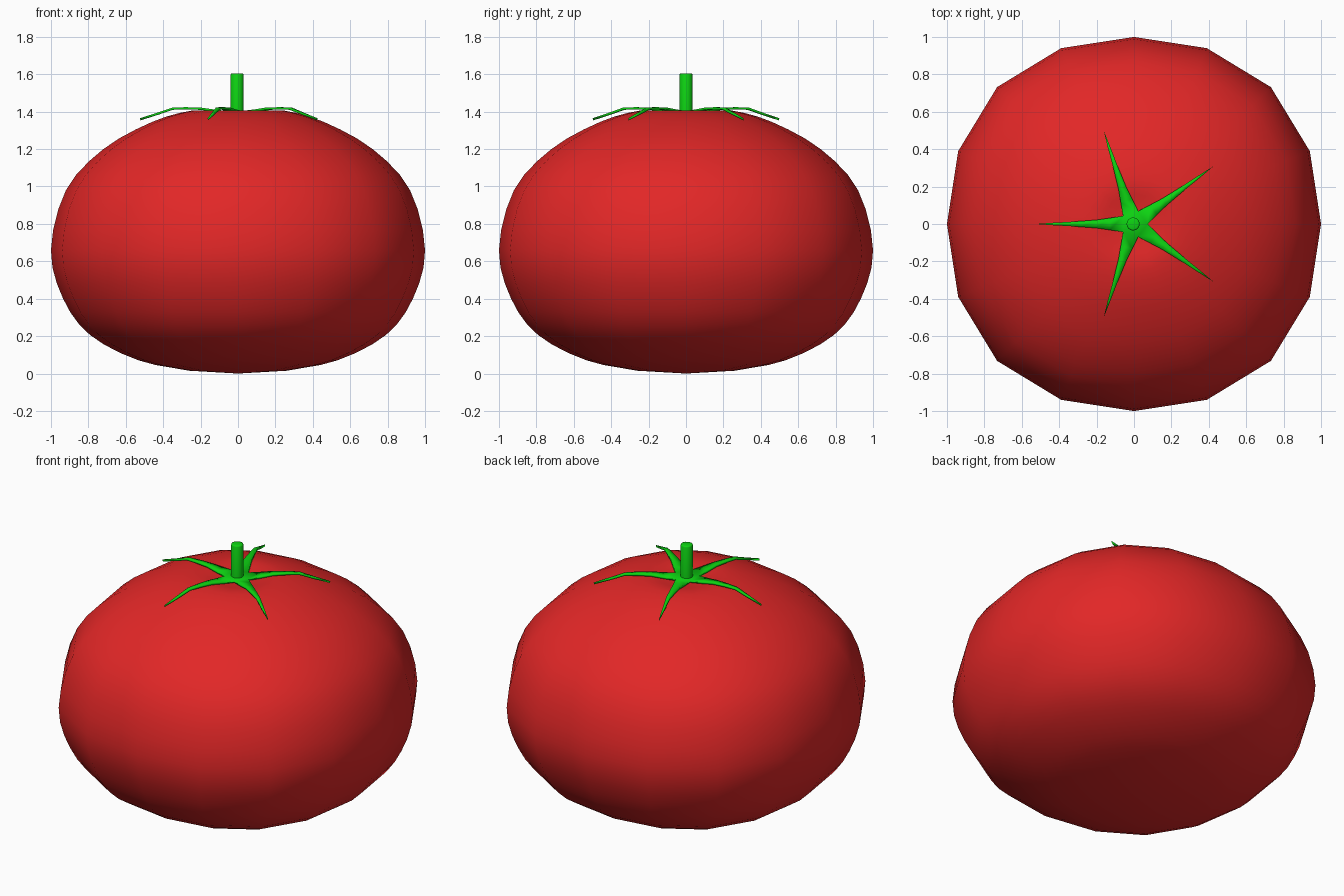
import bpy, bmesh, math
from mathutils import Vector

if "Cube" in bpy.data.objects:
    bpy.data.objects.remove(bpy.data.objects["Cube"])


def material(name, color):
    m = bpy.data.materials.new(name)
    m.diffuse_color = (*color, 1)
    m.use_nodes = True
    m.node_tree.nodes["Principled BSDF"].inputs["Base Color"].default_value = m.diffuse_color
    return m


RED = material("tomato red", (0.76, 0.02, 0.02))
GREEN = material("leaf green", (0.004, 0.65, 0.006))


def finish(bm, name, mat, angle):
    bmesh.ops.recalc_face_normals(bm, faces=bm.faces)
    me = bpy.data.meshes.new(name)
    bm.to_mesh(me)
    bm.free()
    ob = bpy.data.objects.new(name, me)
    bpy.context.collection.objects.link(ob)
    me.materials.append(mat)
    bpy.ops.object.select_all(action='DESELECT')
    bpy.context.view_layer.objects.active = ob
    ob.select_set(True)
    bpy.ops.object.shade_smooth_by_angle(angle=math.radians(angle))
    return ob


def spline(pts, steps):
    """Catmull-Rom curve through the points."""
    p = [Vector(q) for q in pts]
    p = [2 * p[0] - p[1]] + p + [2 * p[-1] - p[-2]]
    out = []
    for i in range(1, len(p) - 2):
        a, b, c, d = p[i - 1:i + 3]
        for s in range(steps):
            t = s / steps
            out.append(0.5 * (2 * b + (c - a) * t + (2 * a - 5 * b + 4 * c - d) * t * t
                              + (3 * b - a - 3 * c + d) * t ** 3))
    return out + [p[-2]]


# fruit: 16-sided lathe, slightly squared, shallow dimple on top
profile = [(0.26, 0.015), (0.53, 0.07), (0.79, 0.205), (0.935, 0.4), (1.0, 0.66),
           (0.92, 0.98), (0.72, 1.2), (0.46, 1.345), (0.25, 1.405), (0.12, 1.395)]
SIDES = 16
bm = bmesh.new()
rings = []
for r, z in spline(profile, 3):
    ring = []
    for i in range(SIDES):
        a = math.tau * i / SIDES
        k = r * (1 + 0.035 * math.sin(2 * a) ** 2)
        ring.append(bm.verts.new((k * math.cos(a), k * math.sin(a), z)))
    rings.append(ring)
for lo, hi in zip(rings, rings[1:]):
    for i in range(SIDES):
        j = (i + 1) % SIDES
        bm.faces.new((lo[i], lo[j], hi[j], hi[i]))
for ring, z in ((rings[0], 0.0), (rings[-1], 1.38)):
    tip = bm.verts.new((0, 0, z))
    for i in range(SIDES):
        bm.faces.new((ring[i], ring[(i + 1) % SIDES], tip))
finish(bm, "fruit", RED, 60)

# calyx: five thin drooping sepals joined in a star
stations = [(0.13, 0.032, 1.412), (0.20, 0.022, 1.422), (0.28, 0.016, 1.424),
            (0.35, 0.011, 1.422), (0.43, 0.007, 1.395)]
bm = bmesh.new()
hub = bm.verts.new((0, 0, 1.402))
notches = [bm.verts.new((0.072 * math.cos(a), 0.072 * math.sin(a), 1.404))
           for a in (math.pi + math.tau * (i - 0.5) / 5 for i in range(5))]
for i in range(5):
    a = math.pi + math.tau * i / 5
    u, v = Vector((math.cos(a), math.sin(a), 0)), Vector((-math.sin(a), math.cos(a), 0))
    prev = (notches[i], notches[(i + 1) % 5])
    bm.faces.new((hub, *prev))
    for r, w, z in stations:
        cur = tuple(bm.verts.new(u * r + v * s * w + Vector((0, 0, z))) for s in (-1, 1))
        bm.faces.new((prev[0], cur[0], cur[1], prev[1]))
        prev = cur
    bm.faces.new((prev[0], bm.verts.new(u * 0.525 + Vector((0, 0, 1.365))), prev[1]))
calyx = finish(bm, "calyx", GREEN, 40)
if calyx.data.polygons[0].normal.z < 0:
    calyx.data.flip_normals()
thick = calyx.modifiers.new("thickness", 'SOLIDIFY')
thick.thickness = 0.012

# stem: short bevelled cylinder
bm = bmesh.new()
bmesh.ops.create_cone(bm, cap_ends=True, segments=16, radius1=0.035, radius2=0.035, depth=0.23)
bmesh.ops.translate(bm, verts=bm.verts, vec=(-0.005, 0, 1.49))
rim = [e for e in bm.edges if all(v.co.z > 1.6 for v in e.verts)]
bmesh.ops.bevel(bm, geom=rim, offset=0.008, segments=2, profile=0.5, affect='EDGES')
finish(bm, "stem", GREEN, 50)
